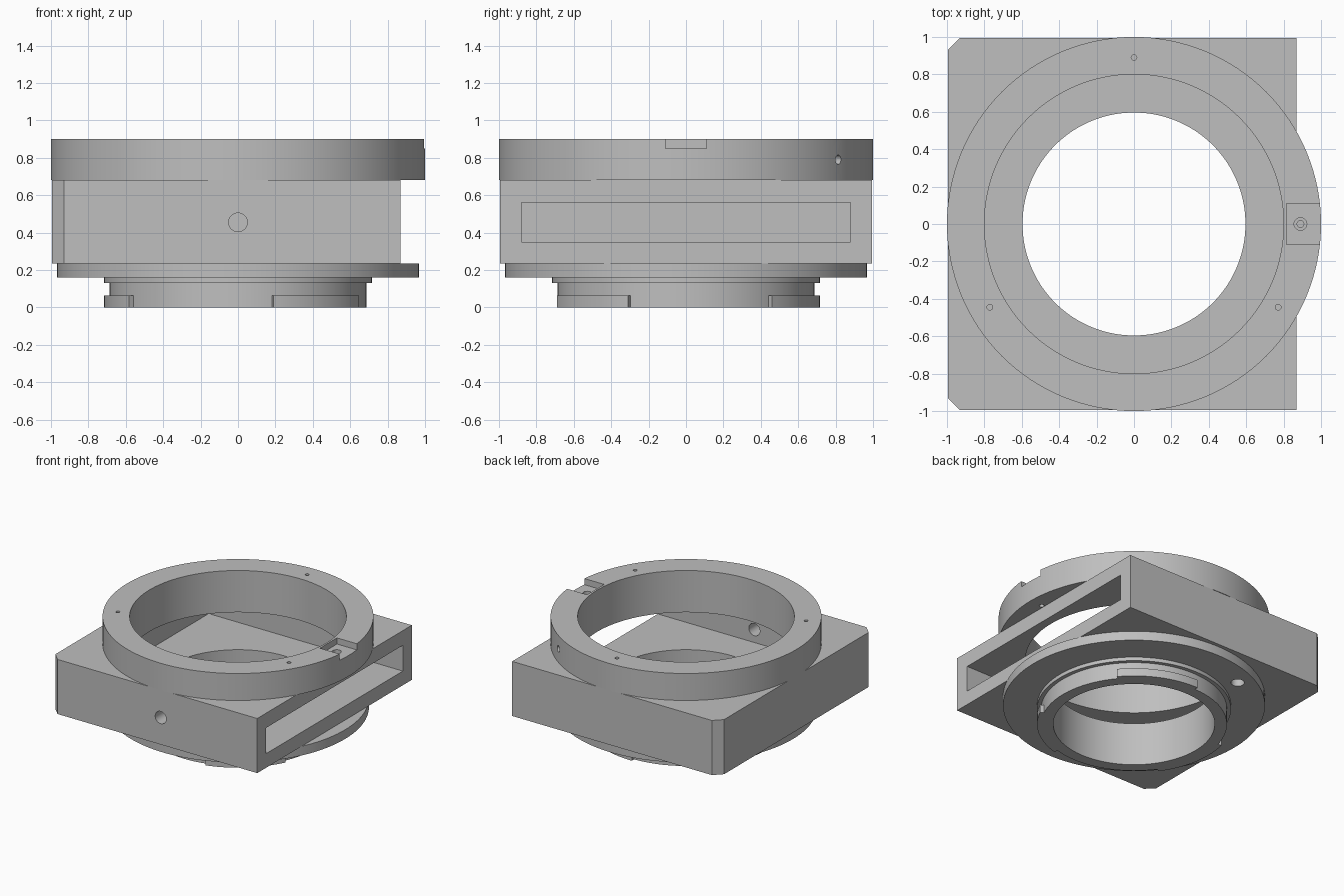
import bpy, bmesh
from math import radians, cos, sin, pi
from mathutils import Matrix, Vector

if "Cube" in bpy.data.objects:
    bpy.data.objects.remove(bpy.data.objects["Cube"])

grey = bpy.data.materials.new("anodised grey")
grey.use_nodes = True
COLOUR = (0.52, 0.52, 0.52, 1)
grey.diffuse_color = COLOUR
grey.node_tree.nodes["Principled BSDF"].inputs["Base Color"].default_value = COLOUR


def finish(name, bm):
    bmesh.ops.recalc_face_normals(bm, faces=bm.faces)
    mesh = bpy.data.meshes.new(name)
    bm.to_mesh(mesh)
    bm.free()
    mesh.materials.append(grey)
    obj = bpy.data.objects.new(name, mesh)
    bpy.context.collection.objects.link(obj)
    return obj


def lathe(name, profile, start=0, end=360, steps=128):
    """Turn a closed (radius, z) profile about the vertical axis."""
    bm = bmesh.new()
    turn = Matrix.Rotation(radians(start), 3, "Z")
    vs = [bm.verts.new(turn @ Vector((r, 0, z))) for r, z in profile]
    es = [bm.edges.new((v, vs[i - 1])) for i, v in enumerate(vs)]
    bmesh.ops.spin(bm, geom=vs + es, cent=(0, 0, 0), axis=(0, 0, 1),
                   angle=radians(end - start), steps=steps)
    bmesh.ops.remove_doubles(bm, verts=bm.verts, dist=0.0001)
    bmesh.ops.holes_fill(bm, edges=[e for e in bm.edges if e.is_boundary], sides=0)
    return finish(name, bm)


def prism(name, outline, z0, z1):
    bm = bmesh.new()
    face = bm.faces.new([bm.verts.new((x, y, z0)) for x, y in outline])
    new = bmesh.ops.extrude_face_region(bm, geom=[face])["geom"]
    bmesh.ops.translate(bm, vec=(0, 0, z1 - z0),
                        verts=[g for g in new if isinstance(g, bmesh.types.BMVert)])
    return finish(name, bm)


def block(x0, x1, y0, y1, z0, z1):
    return prism("cutter", [(x0, y0), (x1, y0), (x1, y1), (x0, y1)], z0, z1)


def rod(start, end, radius, segments=32):
    """Cylindrical cutter between two points."""
    a, b = Vector(start), Vector(end)
    bm = bmesh.new()
    place = Matrix.Translation((a + b) / 2) @ (b - a).to_track_quat("Z", "Y").to_matrix().to_4x4()
    bmesh.ops.create_cone(bm, cap_ends=True, segments=segments, radius1=radius,
                          radius2=radius, depth=(b - a).length, matrix=place)
    return finish("cutter", bm)


def cut(obj, cutters):
    """Subtract the cutters, bake the result and remove them."""
    for c in cutters:
        c.hide_render = True
        mod = obj.modifiers.new("cut", "BOOLEAN")
        mod.operation, mod.solver, mod.object = "DIFFERENCE", "EXACT", c
    graph = bpy.context.evaluated_depsgraph_get()
    mesh = bpy.data.meshes.new_from_object(obj.evaluated_get(graph))
    obj.modifiers.clear()
    obj.data = mesh
    for c in cutters:
        bpy.data.objects.remove(c)


# Square housing with two chamfered corners, a drawer slot and stepped bore
S, C, R = 0.995, 0.93, 0.87
housing = prism("housing", [(R, -S), (R, S), (-C, S), (-S, C), (-S, -C), (-C, -S)],
                0.235, 0.68)
cut(housing, [
    block(-0.88, 1.1, -0.88, 0.88, 0.35, 0.56),
    rod((0, 0, 0.45), (0, 0, 0.8), 0.8, 128),
    rod((0, 0, 0.1), (0, 0, 0.45), 0.596, 128),
    rod((0, -1.1, 0.455), (0, -0.8, 0.455), 0.05),
])

# Top clamp ring with a notch, screw holes and a radial set screw hole
ring = lathe("top_ring", [(0.8, 0.68), (1, 0.68), (1, 0.9), (0.8, 0.9)])
cutters = [
    block(0.815, 1.1, -0.11, 0.11, 0.85, 1.0),
    rod((0.89, 0, 0.8), (0.89, 0, 0.95), 0.034),
    rod((0.89, 0, 0.6), (0.89, 0, 0.82), 0.018),
]
for degrees in (90, 210, 330):
    x, y = 0.89 * cos(radians(degrees)), 0.89 * sin(radians(degrees))
    cutters.append(rod((x, y, 0.8), (x, y, 1.0), 0.015, 16))
u = Vector((cos(radians(54.5)), sin(radians(54.5)), 0))
height = Vector((0, 0, 0.79))
cutters.append(rod(u * 0.85 + height, u * 1.1 + height, 0.025, 24))
cut(ring, cutters)

# Lower flange, step and mounting neck turned as one piece
neck = lathe("mount_neck", [(0.596, 0), (0.686, 0), (0.686, 0.13), (0.716, 0.13),
                            (0.716, 0.16), (0.967, 0.16), (0.967, 0.235), (0.596, 0.235)])
cut(neck, [rod((-0.37, 0.75, 0.1), (-0.37, 0.75, 0.225), 0.05)])

# Three bayonet tabs around the neck
tabs = [lathe("bayonet_tab", [(0.67, 0), (0.716, 0), (0.716, 0.065), (0.67, 0.065)],
              a, b, 18)
        for a, b in ((40, 91), (165.5, 215.5), (285.4, 334.4))]

# Smooth the turned surfaces and keep the machined edges sharp
bpy.ops.object.select_all(action="DESELECT")
for obj in [housing, ring, neck] + tabs:
    obj.select_set(True)
bpy.context.view_layer.objects.active = housing
bpy.ops.object.shade_smooth_by_angle(angle=radians(30))
